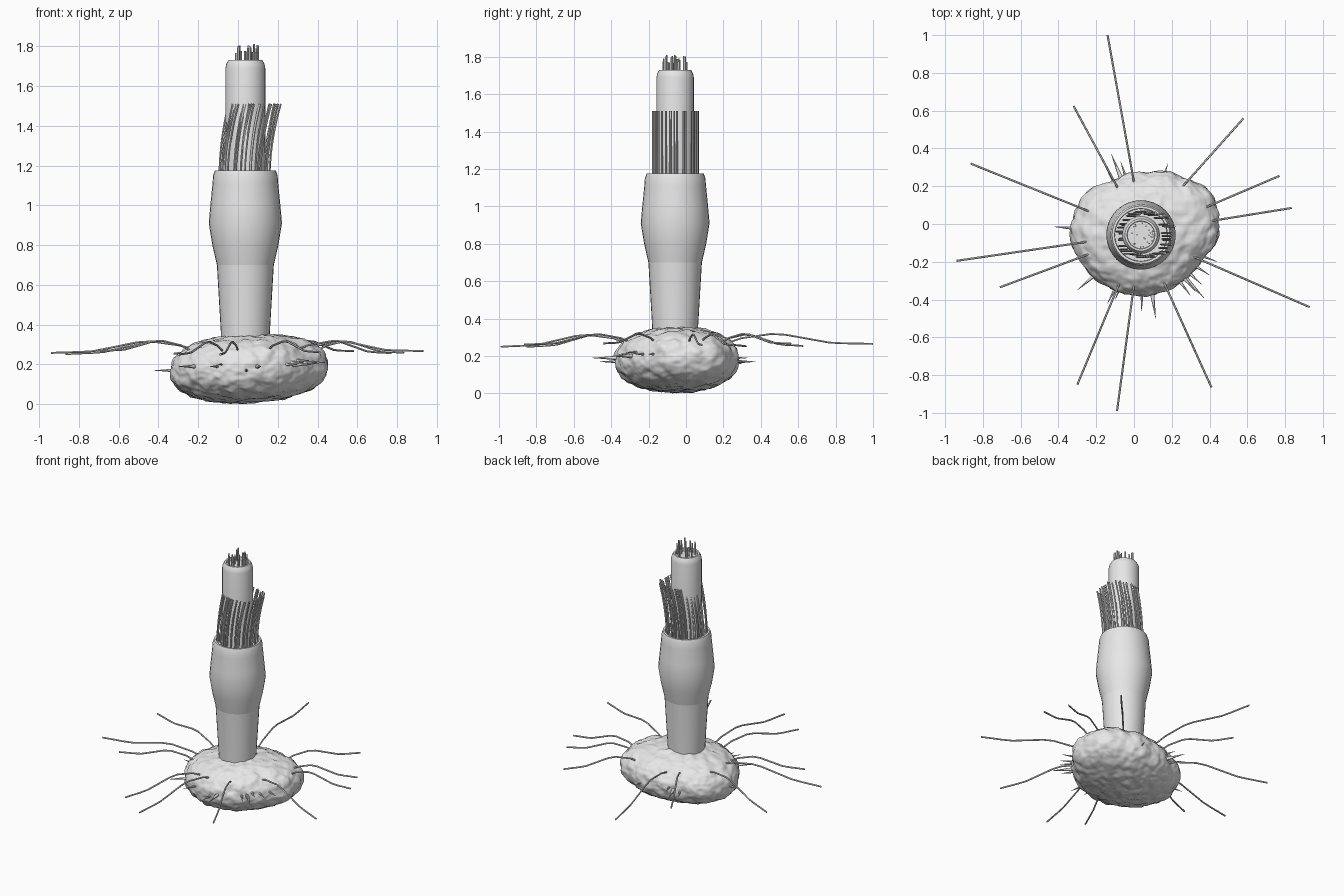
import bpy, bmesh, math, random
from mathutils import Vector, noise

random.seed(4)
cube = bpy.data.objects.get("Cube")
if cube:
    bpy.data.objects.remove(cube, do_unlink=True)

# One plain colour for everything
grey = bpy.data.materials.new("light grey")
grey.use_nodes = True
grey.diffuse_color = (0.8, 0.8, 0.8, 1)
grey.node_tree.nodes["Principled BSDF"].inputs["Base Color"].default_value = (0.8, 0.8, 0.8, 1)

AXIS = Vector((0.037, -0.058, 0))   # centre line of the stem
BODY = Vector((0.05, -0.05, 0.18))  # centre of the base body


def finish(obj, angle=35):
    bpy.ops.object.select_all(action='DESELECT')
    obj.select_set(True)
    bpy.context.view_layer.objects.active = obj
    bpy.ops.object.shade_smooth_by_angle(angle=math.radians(angle))


def add_mesh(name, bm, angle=35):
    bmesh.ops.recalc_face_normals(bm, faces=bm.faces)
    mesh = bpy.data.meshes.new(name)
    bm.to_mesh(mesh)
    bm.free()
    mesh.materials.append(grey)
    obj = bpy.data.objects.new(name, mesh)
    bpy.context.collection.objects.link(obj)
    finish(obj, angle)


def lathe(name, profile, sides=32):
    """Turn a (radius, height) profile around the stem axis."""
    bm = bmesh.new()
    verts = [bm.verts.new(AXIS + Vector((r, 0, z))) for r, z in profile]
    edges = [bm.edges.new(pair) for pair in zip(verts, verts[1:])]
    bmesh.ops.spin(bm, geom=verts + edges, cent=AXIS, axis=(0, 0, 1),
                   angle=math.tau, steps=sides, use_duplicate=False)
    bmesh.ops.remove_doubles(bm, verts=bm.verts, dist=0.0005)
    add_mesh(name, bm)


def strands(name, paths, radius):
    """Round strands along a list of paths, joined in one mesh."""
    curve = bpy.data.curves.new(name, 'CURVE')
    curve.dimensions = '3D'
    curve.bevel_depth = radius
    curve.bevel_resolution = 1
    curve.use_fill_caps = True
    for path in paths:
        spline = curve.splines.new('POLY')
        spline.points.add(len(path) - 1)
        for point, co in zip(spline.points, path):
            point.co = (*co, 1)
    curve.materials.append(grey)
    obj = bpy.data.objects.new(name, curve)
    bpy.context.collection.objects.link(obj)
    bpy.ops.object.select_all(action='DESELECT')
    obj.select_set(True)
    bpy.context.view_layer.objects.active = obj
    bpy.ops.object.convert(target='MESH')
    finish(bpy.context.object, 50)


# Lumpy base body: outline radii every 30 degrees, seen from above
OUTLINE = [0.40, 0.415, 0.36, 0.325, 0.325, 0.375, 0.39, 0.36, 0.34, 0.33, 0.325, 0.335]


def outline(angle):
    step = (angle % math.tau) / math.tau * 12
    i = int(step) % 12
    t = step - int(step)
    t = t * t * (3 - 2 * t)
    return OUTLINE[i] * (1 - t) + OUTLINE[(i + 1) % 12] * t


bm = bmesh.new()
bmesh.ops.create_icosphere(bm, subdivisions=6, radius=1)
for v in bm.verts:
    p = v.co.normalized()
    # slightly boxier than an ellipsoid
    flat = math.hypot(p.x, p.y)
    p /= (flat ** 2.3 + abs(p.z) ** 2.3) ** (1 / 2.3)
    r = outline(math.atan2(p.y, p.x))
    co = Vector((p.x * r, p.y * r, p.z * 0.172))
    out = Vector((co.x, co.y, co.z * 4)).normalized()
    bump = 0.010 * noise.noise(co * 19) + 0.005 * noise.noise(co * 40)
    co += out * bump
    co.z += 0.04 * co.x
    v.co = co + BODY
    v.co.z = max(v.co.z, 0)
add_mesh("base_body", bm, 80)

# Stem, collar and inner column
lathe("lower_stem", [(0, 0.3), (0.121, 0.3), (0.123, 0.36), (0.143, 0.7), (0, 0.7)])
lathe("upper_stem", [(0.143, 0.7), (0.166, 0.8), (0.184, 0.91), (0.176, 1.0), (0.165, 1.11),
                     (0.162, 1.15), (0.153, 1.175), (0.14, 1.175), (0.138, 1.13), (0.09, 1.13)])
lathe("inner_column", [(0.1, 1.1), (0.1, 1.69), (0.096, 1.71), (0.085, 1.73),
                       (0.074, 1.73), (0.072, 1.71), (0, 1.71)])

# Crown of strands bending towards +x
crown = []
for i in range(44):
    a = math.tau * (i + random.uniform(-0.6, 0.6)) / 44
    r = random.uniform(0.11, 0.135)
    foot = AXIS + Vector((r * math.cos(a), r * math.sin(a), 1.12))
    bend = random.uniform(0.045, 0.06)
    crown.append([foot + Vector((bend * (k / 8) ** 2, 0, 0.39 * k / 8)) for k in range(9)])
strands("crown_strands", crown, 0.005)

# Short bristles on the column top
tips = []
for i in range(26):
    a = random.uniform(0, math.tau)
    r = 0.067 * math.sqrt(random.random())
    foot = AXIS + Vector((r * math.cos(a), r * math.sin(a), 1.7))
    tips.append([foot, foot + Vector((0, 0, random.uniform(0.065, 0.113)))])
strands("top_bristles", tips, 0.0045)

# Long wavy feelers: start x, y and end x, y
FEELERS = [
    (0, 0.22, -0.14, 1.0), (-0.08, 0.18, -0.32, 0.625), (-0.22, 0.06, -0.865, 0.32),
    (-0.22, -0.09, -0.94, -0.195), (-0.24, -0.16, -0.71, -0.335), (-0.08, -0.32, -0.30, -0.85),
    (0, -0.32, -0.09, -0.99), (0.15, -0.29, 0.41, -0.865), (0.285, -0.16, 0.93, -0.44),
    (0.40, 0.015, 0.835, 0.085), (0.36, 0.08, 0.77, 0.255), (0.25, 0.19, 0.58, 0.56)]
WAVE = [0.27, 0.295, 0.305, 0.315, 0.31, 0.295, 0.28, 0.265, 0.26, 0.258, 0.255]
feelers = []
for x0, y0, x1, y1 in FEELERS:
    lift = random.uniform(-0.008, 0.015)
    feelers.append([(x0 + (x1 - x0) * k / 10, y0 + (y1 - y0) * k / 10, z + lift * k / 10)
                    for k, z in enumerate(WAVE)])
strands("long_feelers", feelers, 0.0055)

# Short thorns round the rim: tip x, y, z
THORNS = [
    (-0.12, 0.37, 0.17), (-0.07, 0.33, 0.19), (-0.15, 0.30, 0.16), (0.18, 0.32, 0.17),
    (-0.42, -0.015, 0.17), (-0.30, -0.35, 0.19), (-0.14, -0.42, 0.19), (-0.10, -0.40, 0.2),
    (0.04, -0.46, 0.17), (0.115, -0.50, 0.19), (0.30, -0.38, 0.2), (0.33, -0.36, 0.21),
    (0.37, -0.39, 0.2), (0.36, -0.32, 0.22), (0.40, -0.27, 0.21), (0.44, -0.20, 0.21)]
bm = bmesh.new()
for tip in map(Vector, THORNS):
    inward = Vector((BODY.x - tip.x, BODY.y - tip.y, 0)).normalized()
    middle = tip + inward * 0.08
    turn = inward.to_track_quat('-Z', 'Y').to_matrix().to_4x4()
    turn.translation = middle
    bmesh.ops.create_cone(bm, cap_ends=True, segments=8, radius1=0.014, radius2=0.001,
                          depth=0.16, matrix=turn)
add_mesh("rim_thorns", bm, 50)
